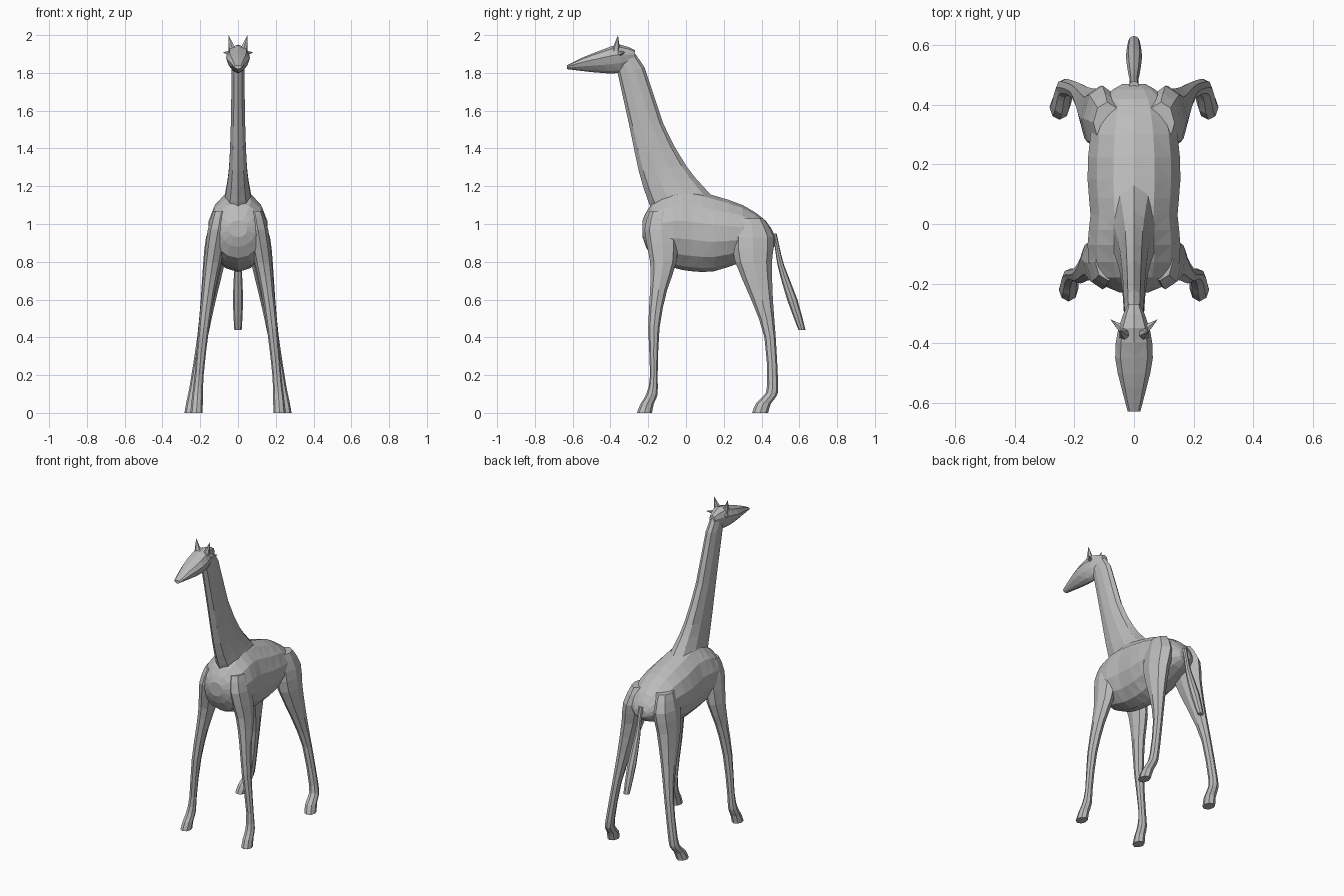
import bpy, bmesh, math
from mathutils import Vector

default_cube = bpy.data.objects.get("Cube")
if default_cube:
    bpy.data.objects.remove(default_cube)

# One plain grey for the whole animal
colour = (.5, .5, .5, 1)
grey = bpy.data.materials.new("plain_grey")
grey.use_nodes = True
grey.diffuse_color = colour
grey.node_tree.nodes["Principled BSDF"].inputs["Base Color"].default_value = colour


def add_object(name, bm):
    """Turn a finished bmesh into a flat shaded, triangulated object."""
    bmesh.ops.recalc_face_normals(bm, faces=bm.faces)
    bmesh.ops.triangulate(bm, faces=bm.faces)
    mesh = bpy.data.meshes.new(name)
    bm.to_mesh(mesh)
    bm.free()
    mesh.materials.append(grey)
    part = bpy.data.objects.new(name, mesh)
    bpy.context.collection.objects.link(part)


def add_between(stations):
    """Insert one curved in-between station in every gap."""
    result = []
    last = len(stations) - 1
    for i in range(last):
        before, here = stations[max(i - 1, 0)], stations[i]
        there, after = stations[i + 1], stations[min(i + 2, last)]
        result.append(here)
        result.append([(9 * (h + t) - b - a) / 16
                       for b, h, t, a in zip(before, here, there, after)])
    result.append(stations[last])
    return result


def loft(name, stations, sides=10, taper=0, lean=None, mirror=1):
    """Skin oval rings, each given as: low y, low z, high y, high z, half width."""
    bm = bmesh.new()
    rings = []
    for low_y, low_z, high_y, high_z, width in add_between(stations):
        low, high = Vector((0, low_y, low_z)), Vector((0, high_y, high_z))
        centre, reach = (low + high) / 2, (high - low) / 2
        if lean:
            centre.x = lean(centre.z)
        ring = []
        for k in range(sides):
            angle = math.tau * k / sides
            side = width * math.sin(angle) * (1 + taper * math.cos(angle))
            point = centre + reach * math.cos(angle) + Vector((side, 0, 0))
            point.x *= mirror
            ring.append(bm.verts.new(point))
        rings.append(ring)
    for ring, following in zip(rings, rings[1:]):
        for k in range(sides):
            j = (k + 1) % sides
            bm.faces.new((ring[k], ring[j], following[j], following[k]))
    bm.faces.new(rings[0])
    bm.faces.new(rings[-1])
    add_object(name, bm)


def upright(rows):
    """Rings standing across the body: y, underside, top, half width."""
    return [(y, under, y, top, width) for y, under, top, width in rows]


def level(rows, least, ratio):
    """Rings lying flat: z, front, back; the width follows the depth."""
    return [(front, z, back, z, least + ratio * (back - front))
            for z, front, back in rows]


def spike(name, base, tip, radius):
    """Small pointed cone from base to tip."""
    bm = bmesh.new()
    axis = tip - base
    turn = axis.to_track_quat('Z', 'Y').to_matrix().to_4x4()
    turn.translation = (base + tip) / 2
    bmesh.ops.create_cone(bm, cap_ends=True, segments=6, radius1=radius,
                          radius2=0, depth=axis.length, matrix=turn)
    add_object(name, bm)


def foreleg_lean(z):
    return .22 - .06 * z - .06 * z * z


def hind_leg_lean(z):
    return .25 - .155 * z


# Trunk, from chest to rump
loft("body", upright([
    (-.23, .93, 1.02, .05), (-.18, .82, 1.11, .14), (-.07, .77, 1.17, .16),
    (.03, .75, 1.18, .15), (.15, .75, 1.15, .16), (.3, .8, 1.1, .15),
    (.42, .84, 1.02, .11), (.47, .88, .94, .04)]), sides=14)

# Neck, from withers to nape
loft("neck", [
    (-.14, .98, .2, 1.08, .1), (-.2, 1.12, .09, 1.2, .07),
    (-.25, 1.28, 0, 1.31, .05), (-.3, 1.52, -.12, 1.53, .04),
    (-.36, 1.79, -.22, 1.83, .035), (-.37, 1.84, -.3, 1.93, .03)])

# Head, from nape to muzzle, wider at the brow than at the jaw
loft("head", upright([
    (-.27, 1.85, 1.92, .02), (-.35, 1.8, 1.95, .05), (-.45, 1.8, 1.92, .06),
    (-.55, 1.81, 1.88, .04), (-.63, 1.82, 1.84, .02)]), taper=.35)

# Tail, widening into a tuft
loft("tail", level([
    (.95, .45, .48), (.88, .47, .495), (.78, .485, .52),
    (.6, .535, .59), (.44, .595, .632)], least=.004, ratio=.42), sides=8)

# Legs with shoulder or haunch at the top and a forward hoof at the foot
foreleg = level([
    (1.07, -.19, -.06), (.97, -.22, -.04), (.8, -.19, -.05), (.65, -.19, -.1),
    (.45, -.2, -.14), (.2, -.19, -.15), (.1, -.21, -.15), (.05, -.24, -.17),
    (0, -.26, -.18)], least=.015, ratio=.22)
hind_leg = level([
    (1.03, .27, .41), (.93, .245, .465), (.8, .26, .455), (.6, .345, .46),
    (.4, .415, .475), (.15, .43, .488), (.09, .41, .48), (.05, .37, .45),
    (0, .35, .435)], least=.015, ratio=.22)

for side, sign in (("left", 1), ("right", -1)):
    loft(side + "_front_leg", foreleg, sides=8, lean=foreleg_lean, mirror=sign)
    loft(side + "_hind_leg", hind_leg, sides=8, lean=hind_leg_lean, mirror=sign)
    # Horn and ear
    spike(side + "_horn", Vector((.03 * sign, -.37, 1.92)),
          Vector((.05 * sign, -.36, 2)), radius=.022)
    spike(side + "_ear", Vector((.03 * sign, -.36, 1.9)),
          Vector((.08 * sign, -.32, 1.91)), radius=.02)
